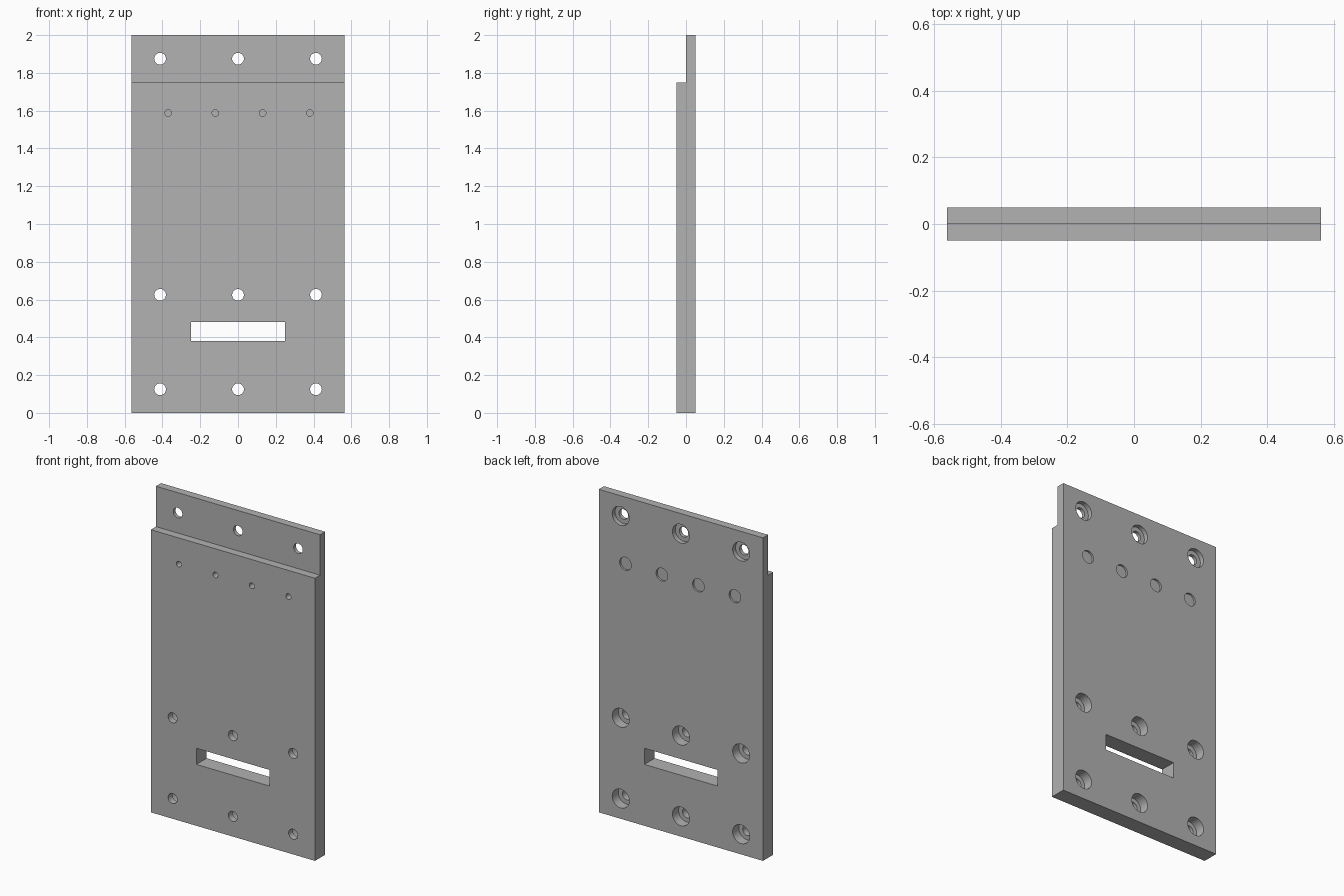
import bpy, bmesh, math
from mathutils import Matrix, Vector

cube = bpy.data.objects.get("Cube")
if cube:
    bpy.data.objects.remove(cube, do_unlink=True)

W, T, H, STEP = 0.5625, 0.05, 2.0, 1.75   # half width, half thickness, height, step height

grey = bpy.data.materials.new("machined_grey")
grey.use_nodes = True
colour = (0.445, 0.445, 0.445, 1)
grey.diffuse_color = colour
grey.node_tree.nodes["Principled BSDF"].inputs["Base Color"].default_value = colour


def make_object(name, bm):
    bmesh.ops.recalc_face_normals(bm, faces=bm.faces)
    mesh = bpy.data.meshes.new(name)
    bm.to_mesh(mesh)
    bm.free()
    mesh.materials.append(grey)
    obj = bpy.data.objects.new(name, mesh)
    bpy.context.collection.objects.link(obj)
    return obj


def add_bore(bm, x, z, radius, y0, y1):
    """Cylinder along y from y0 to y1."""
    place = Matrix.Translation((x, (y0 + y1) / 2, z)) @ Matrix.Rotation(math.pi / 2, 4, "X")
    bmesh.ops.create_cone(bm, cap_ends=True, segments=40, radius1=radius,
                          radius2=radius, depth=y1 - y0, matrix=place)


# Plate: stepped side profile extruded across the width
bm = bmesh.new()
profile = [(-T, 0), (T, 0), (T, H), (0, H), (0, STEP), (-T, STEP)]
side = bm.faces.new([bm.verts.new((-W, y, z)) for y, z in profile])
ext = bmesh.ops.extrude_face_region(bm, geom=[side])
bmesh.ops.translate(bm, vec=Vector((2 * W, 0, 0)),
                    verts=[g for g in ext["geom"] if isinstance(g, bmesh.types.BMVert)])
plate = make_object("mounting_plate", bm)

# Cutter for the through holes, blind pin holes and slot
through = bmesh.new()
recess = bmesh.new()
for z, depth in ((0.125, 0.06), (0.625, 0.06), (1.875, 0.028)):
    for x in (-0.4125, 0, 0.4125):
        add_bore(through, x, z, 0.031, -0.1, 0.1)
        add_bore(recess, x, z, 0.058, T - depth, 0.1)
for i in range(4):
    x = -0.37 + 0.25 * i
    add_bore(through, x, 1.5875, 0.0175, -0.1, 0.0)
    add_bore(recess, x, 1.5875, 0.04, T - 0.012, 0.1)
bmesh.ops.create_cube(through, size=1, matrix=Matrix.Translation((0, 0, 0.43))
                      @ Matrix.Diagonal((0.5, 0.3, 0.1, 1)))

for name, cutter_bm in (("hole_cutter", through), ("counterbore_cutter", recess)):
    cutter = make_object(name, cutter_bm)
    cutter.hide_render = True
    cutter.hide_viewport = True
    cutter.display_type = "WIRE"
    cut = plate.modifiers.new(name, "BOOLEAN")
    cut.operation = "DIFFERENCE"
    cut.solver = "EXACT"
    cut.object = cutter

# Bake the cuts, then smooth the bores while keeping edges sharp
bpy.context.view_layer.update()
result = bpy.data.meshes.new_from_object(
    plate.evaluated_get(bpy.context.evaluated_depsgraph_get()))
plate.modifiers.clear()
plate.data = result
for name in ("hole_cutter", "counterbore_cutter"):
    bpy.data.objects.remove(bpy.data.objects[name], do_unlink=True)
bpy.ops.object.select_all(action="DESELECT")
plate.select_set(True)
bpy.context.view_layer.objects.active = plate
bpy.ops.object.shade_smooth_by_angle(angle=math.radians(30))
